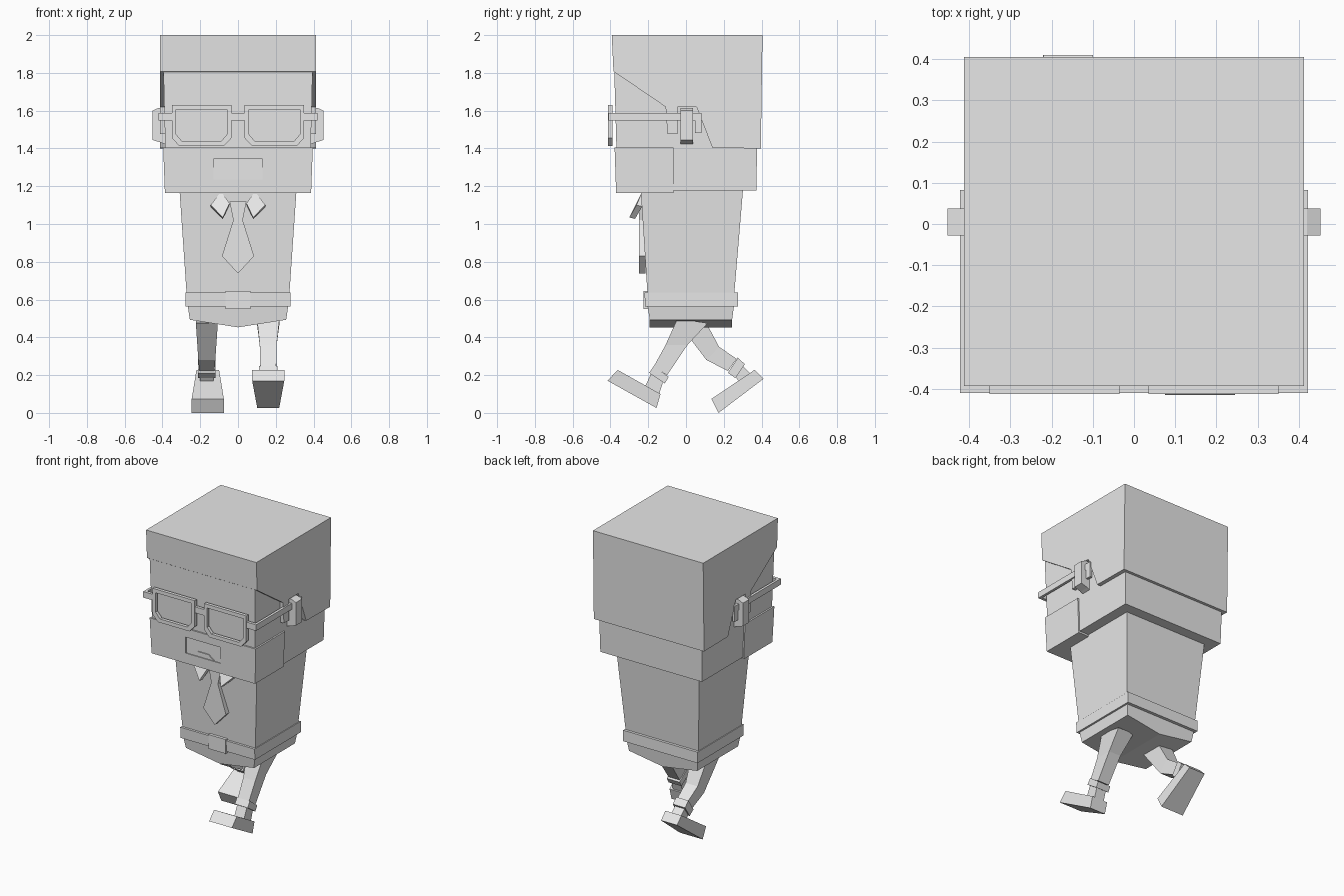
import bpy, bmesh
from mathutils import Vector

if "Cube" in bpy.data.objects:
    bpy.data.objects.remove(bpy.data.objects["Cube"])

grey = bpy.data.materials.new("plain grey")
grey.diffuse_color = (0.8, 0.8, 0.8, 1)
grey.use_nodes = True
grey.node_tree.nodes["Principled BSDF"].inputs["Base Color"].default_value = grey.diffuse_color


def make(name, verts, faces):
    mesh = bpy.data.meshes.new(name)
    mesh.from_pydata(verts, [], faces)
    bm = bmesh.new()
    bm.from_mesh(mesh)
    bmesh.ops.recalc_face_normals(bm, faces=bm.faces[:])
    bm.to_mesh(mesh)
    bm.free()
    mesh.materials.append(grey)
    ob = bpy.data.objects.new(name, mesh)
    bpy.context.collection.objects.link(ob)
    return ob


def loft(name, rings):
    """Join rings of equal point count and cap both ends."""
    n = len(rings[0])
    verts = [p for r in rings for p in r]
    faces = [tuple(range(n)), tuple(range(len(verts) - n, len(verts)))]
    for k in range(len(rings) - 1):
        for i in range(n):
            j = (i + 1) % n
            faces.append((k * n + i, k * n + j, (k + 1) * n + j, (k + 1) * n + i))
    return make(name, verts, faces)


def box(name, x0, x1, y0, y1, z0, z1):
    return loft(name, [[(x0, y0, z), (x1, y0, z), (x1, y1, z), (x0, y1, z)] for z in (z0, z1)])


def tapered(name, *levels):
    """Each level is (z, half width, front y, back y)."""
    return loft(name, [[(-w, a, z), (w, a, z), (w, b, z), (-w, b, z)] for z, w, a, b in levels])


def side_prism(name, pts, x0, x1):
    return loft(name, [[(x, y, z) for y, z in pts] for x in (x0, x1)])


def front_prism(name, pts, y0, y1):
    return loft(name, [[(x, y, z) for x, z in pts] for y in (y0, y1)])


def limb(name, cx, sections):
    """Each section is (front y, z, back y, z, half width)."""
    return loft(name, [[(cx - w, a, b), (cx + w, a, b), (cx + w, c, d), (cx - w, c, d)]
                       for a, b, c, d, w in sections])


# Head, hair and beard
tapered("head", (1.177, .380, -.362, .372), (1.82, .395, -.380, .385))
hair = [(-.393, 2), (.405, 2), (.396, 1.40), (.14, 1.403), (.056, 1.62), (-.045, 1.62),
        (-.045, 1.477), (-.098, 1.477), (-.108, 1.62), (-.384, 1.808)]
side_prism("hair", hair, -.412, .412)
beard = tapered("beard", (1.165, .387, -.370, -.065), (1.405, .396, -.378, -.065))

# Shallow mouth recess with a moustache-like lip inside it
cutter = box("mouth_cutter", -.13, .13, -.40, -.3665, 1.235, 1.345)
cutter.hide_render = True
cutter.hide_viewport = True
cut = beard.modifiers.new("mouth", 'BOOLEAN')
cut.operation = 'DIFFERENCE'
cut.object = cutter
cut.solver = 'EXACT'
front_prism("lip", [(-.06, 1.24), (-.04, 1.27), (.04, 1.27), (.08, 1.24)], -.373, -.364)

# Ears and glasses
for s, side in ((-1, "left"), (1, "right")):
    loft(side + "_ear", [[(s * x, y, z) for x, z in
                          ((.38, 1.42), (.405, 1.43), (.452, 1.445), (.452, 1.60), (.42, 1.615), (.38, 1.615))]
                         for y in (-.028, .038)])
    # Lens frame with chamfered lower corners
    a = [(.035, 1.63), (.35, 1.63), (.35, 1.455), (.31, 1.412), (.075, 1.412), (.035, 1.455)]
    b = [(.058, 1.605), (.328, 1.605), (.328, 1.475), (.295, 1.437), (.09, 1.437), (.058, 1.475)]
    verts = [(s * x, y, z) for y in (-.412, -.390) for ring in (a, b) for x, z in ring]
    faces = []
    for i in range(6):
        j = (i + 1) % 6
        faces += [(i, j, j + 6, i + 6), (i + 12, j + 12, j + 18, i + 18),
                  (i, j, j + 12, i + 12), (i + 6, j + 6, j + 18, i + 18)]
    make(side + "_lens_frame", verts, faces)
    x0, x1 = sorted((s * .35, s * .42))
    box(side + "_hinge", x0, x1, -.410, -.390, 1.547, 1.588)
    arm = [(-.41, 1.588), (.083, 1.588), (.083, 1.483), (.047, 1.483), (.047, 1.547), (-.41, 1.547)]
    side_prism(side + "_temple_arm", arm, s * .405, s * .422)
    # Collar flap, sloping forward to its tip
    flap = [Vector((s * .09, -.232, 1.172)), Vector((s * .145, -.262, 1.10)),
            Vector((s * .08, -.30, 1.035)), Vector((s * .045, -.262, 1.11))]
    loft(side + "_collar", [flap, [p + Vector((0, .03, -.008)) for p in flap]])
box("glasses_bridge", -.04, .04, -.410, -.390, 1.547, 1.588)

# Torso, tie, belt and hips
tapered("torso", (.60, .270, -.202, .253), (1.185, .310, -.240, .302))
tie = [(-.045, 1.12), (.045, 1.12), (.025, 1.02), (.085, .83), (0, .738), (-.085, .83), (-.025, 1.02)]
front_prism("tie", tie, -.250, -.215)
tapered("belt", (.563, .278, -.216, .274), (.637, .278, -.220, .274))
box("belt_buckle", -.065, .065, -.224, -.20, .550, .646)
loft("hips", [[(-w, y, .575), (0, y, .575), (w, y, .575), (w2, yb, .493), (0, yb, .453), (-w2, yb, .493)]
              for w, w2, y, yb in ((.267, .255, -.205, -.192), (.267, .255, .255, .244))])

# Forward leg
limb("forward_leg", .16, [(-.045, .50, .115, .475, .06), (-.108, .36, .008, .36, .045),
                          (-.172, .243, -.10, .20, .042)])
limb("forward_cuff", .16, [(-.170, .248, -.092, .190, .048), (-.195, .212, -.112, .156, .048)])
limb("forward_ankle", .16, [(-.180, .22, -.118, .175, .036), (-.225, .12, -.145, .09, .036)])
limb("forward_foot", .16, [(-.362, .2275, -.415, .17, .085), (-.135, .10, -.156, .026, .058)])

# Trailing leg
limb("trailing_leg", -.165, [(-.04, .475, .095, .50, .058), (.108, .28, .175, .35, .045),
                             (.222, .222, .268, .286, .040)])
limb("trailing_cuff", -.165, [(.222, .212, .274, .292, .046), (.262, .184, .312, .258, .046)])
limb("trailing_ankle", -.165, [(.255, .20, .292, .255, .036), (.300, .14, .345, .205, .036)])
limb("trailing_foot", -.16, [(.135, .074, .172, 0, .085), (.3625, .2275, .410, .18, .06)])
